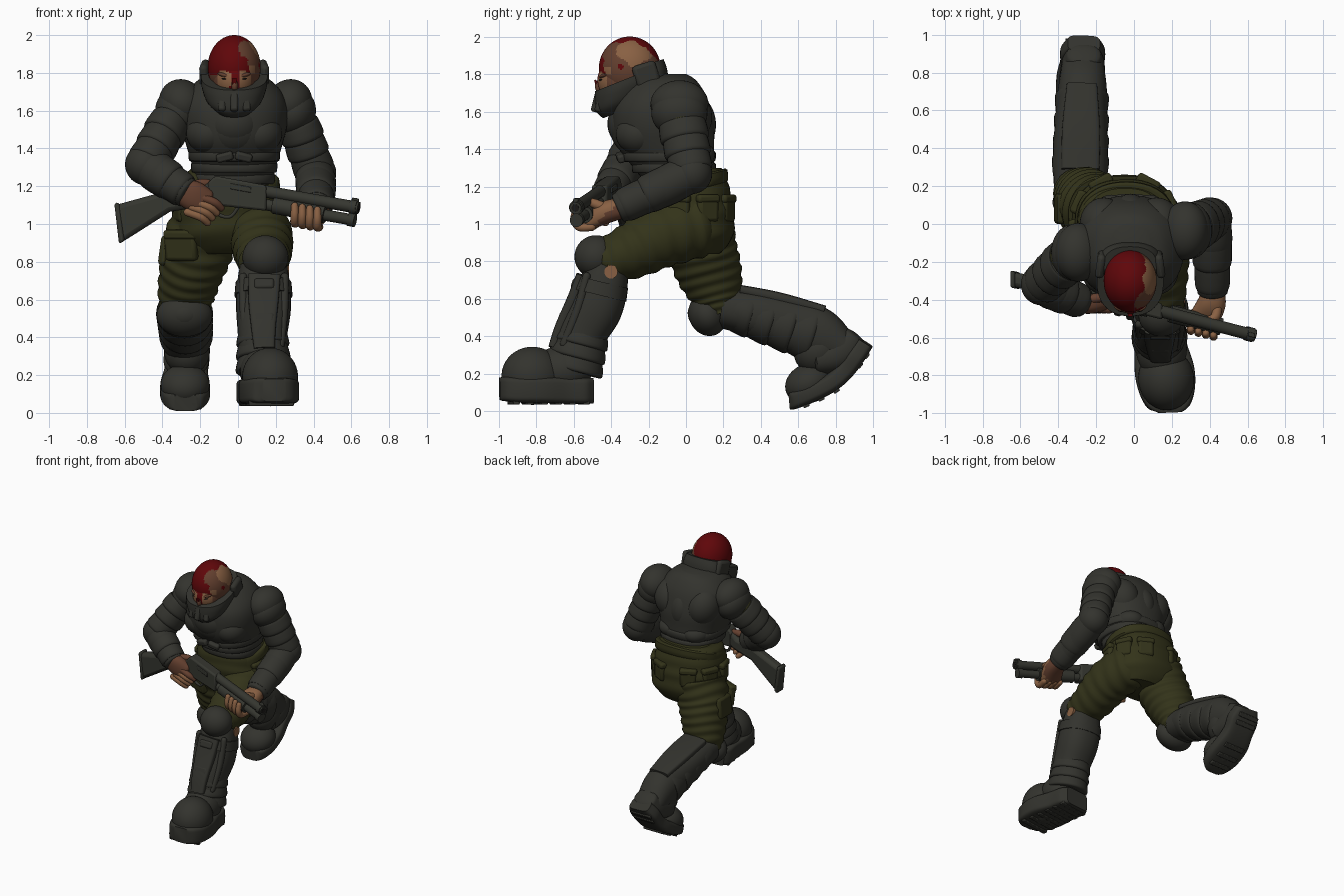
import bpy, bmesh, math
from mathutils import Vector, Matrix, Euler


def material(name, rgb):
    m = bpy.data.materials.new(name)
    m.diffuse_color = (*rgb, 1)
    return m


ARMOUR = material("dark armour grey", (0.033, 0.033, 0.027))
GUN = material("gun grey", (0.036, 0.037, 0.029))
OLIVE = material("olive cloth", (0.033, 0.033, 0.010))
SKIN = material("light skin", (0.25, 0.118, 0.056))
BROWN = material("brown skin", (0.125, 0.050, 0.028))
RED = material("red paint", (0.115, 0.002, 0.003))
DARK = material("near black", (0.012, 0.011, 0.010))


def finish(name, bm, mat, bevel=0, angle=40):
    bmesh.ops.recalc_face_normals(bm, faces=bm.faces[:])
    me = bpy.data.meshes.new(name)
    bm.to_mesh(me)
    bm.free()
    me.materials.append(mat)
    for p in me.polygons:
        p.use_smooth = True
    me.set_sharp_from_angle(angle=math.radians(angle))
    ob = bpy.data.objects.new(name, me)
    bpy.context.collection.objects.link(ob)
    if bevel:
        b = ob.modifiers.new("bevel", 'BEVEL')
        b.width, b.segments = bevel, 2
    return ob


def place(loc, size, rot):
    e = Euler([math.radians(a) for a in rot])
    return Matrix.Translation(loc) @ e.to_matrix().to_4x4() @ Matrix.Diagonal((*size, 1))


def ball(name, loc, r, mat, rot=(0, 0, 0), seg=32):
    bm = bmesh.new()
    bmesh.ops.create_uvsphere(bm, u_segments=seg, v_segments=seg * 2 // 3, radius=1, matrix=place(loc, r, rot))
    return finish(name, bm, mat)


def box(name, loc, size, mat, rot=(0, 0, 0), bevel=0.012):
    bm = bmesh.new()
    bmesh.ops.create_cube(bm, size=1, matrix=place(loc, size, rot))
    return finish(name, bm, mat, bevel)


def tube(name, pts, mat, ref=(1, 0, 0), axis=None, n=28, sub=5, sq=2, folds=0, amp=0.0, dome=0.0):
    """Smooth loft through (x, y, z, a[, b]) rings; a lies along ref, sq squares the section."""
    P = [list(p) + [p[3]] * (5 - len(p)) for p in pts]
    Q = [P[0]] + P + [P[-1]]
    R = []
    for i in range(len(P) - 1):
        p0, p1, p2, p3 = Q[i:i + 4]
        for s in range(sub + (i == len(P) - 2)):
            t = s / sub
            R.append([0.5 * (2 * b + (c - a) * t + (2 * a - 5 * b + 4 * c - d) * t * t
                             + (3 * b - a - 3 * c + d) * t ** 3) for a, b, c, d in zip(p0, p1, p2, p3)])
    frames = []
    for k, r in enumerate(R):
        T = Vector(axis) if axis else Vector(R[min(k + 1, len(R) - 1)][:3]) - Vector(R[max(k - 1, 0)][:3])
        T.normalize()
        A = Vector(ref)
        A = (A - T * A.dot(T)).normalized()
        frames.append((Vector(r[:3]), T, A, T.cross(A), max(r[3], .004), max(r[4], .004), k / (len(R) - 1)))
    if dome:
        def caps(f, sign):
            c, T, A, B, a, b, t = f
            return [(c + T * sign * dome * min(a, b) * math.sin(q), T, A, B, a * math.cos(q), b * math.cos(q), t)
                    for q in (0.4, 0.8, 1.15, 1.4)]
        frames = caps(frames[0], -1)[::-1] + frames + caps(frames[-1], 1)
    bm = bmesh.new()
    rings = []
    for c, T, A, B, a, b, t in frames:
        ring = []
        for j in range(n):
            q = 2 * math.pi * j / n
            w = 1 + amp * math.sin(2 * math.pi * folds * t + 1.2 * math.sin(2 * q + 1))
            x, y = [math.copysign(abs(v) ** (2 / sq), v) for v in (math.cos(q), math.sin(q))]
            ring.append(bm.verts.new(c + A * a * x * w + B * b * y * w))
        rings.append(ring)
    for r0, r1 in zip(rings, rings[1:]):
        for j in range(n):
            bm.faces.new((r0[j], r0[(j + 1) % n], r1[(j + 1) % n], r1[j]))
    bm.faces.new(rings[0])
    bm.faces.new(rings[-1])
    return finish(name, bm, mat)


def lames(name, p0, p1, count, mat=ARMOUR, ref=(1, 0, 0)):
    """Overlapping armour rings between two (x, y, z, a, b) sections."""
    for i in range(count):
        at = lambda t, k: [u + (v - u) * t for u, v in zip(p0[:3], p1[:3])] + \
                          [(u + (v - u) * t) * k for u, v in zip(p0[3:], p1[3:])]
        s = [(i + f) / count for f in (0, .15, .9, 1.1)]
        tube(f"{name}_{i}", [at(t, k) for t, k in zip(s, (.94, .99, 1.06, .98))], mat, ref, sub=3)


def paint(ob, mats, rule):
    for m in mats:
        ob.data.materials.append(m)
    for p in ob.data.polygons:
        p.material_index = rule(*p.center)


# ---- head: painted skull, face, eyes
skull = ball("skull", (-.02, -.30, 1.83), (.14, .165, .17), RED, seg=96)


def skull_rule(x, y, z):
    v = x + .03 * math.sin(26 * z + 10 * y) + .012 * math.sin(60 * y)
    if y < -.34 and z < 1.80 + .015 * math.sin(60 * x):
        return 0 if abs(x + .015) < .026 else 2 if abs(x + .02) < .085 else 1
    if v < .025 or (y > -.22 and x < .04 + .02 * math.sin(40 * z)):
        return 0
    if min((y + a) ** 2 + (z - b) ** 2 for a, b in ((.35, 1.84), (.45, 1.87), (.18, 1.94))) < .00025:
        return 0
    light = ((y + .27) / .10) ** 2 + ((z - 1.925) / .075) ** 2 + .4 * math.sin(50 * y) * math.sin(45 * z)
    return 2 if light < 1 or y < -.40 and 1.80 < z < 1.84 else 1


paint(skull, [BROWN, SKIN], skull_rule)
face = ball("face", (-.02, -.345, 1.765), (.112, .128, .12), SKIN, seg=48)
paint(face, [RED, BROWN], lambda x, y, z: 1 if abs(x + .015) < .026 or z > 1.81 and x < .02 else (2 if abs(x + .02) > .085 else 0))
ball("nose", (-.018, -.462, 1.735), (.018, .024, .034), BROWN)
box("nose_paint", (-.02, -.478, 1.748), (.026, .012, .045), RED, (20, 0, 0), .004)
for s in (-1, 1):
    ball("eye", (-.02 + s * .05, -.452, 1.768), (.018, .012, .005), DARK, (0, s * -12, 0))
    ball("brow", (-.02 + s * .05, -.438, 1.788), (.04, .024, .012), BROWN, (0, s * -14, s * 20))

# ---- jaw mask and high collar
tube("jaw_mask", [(-.02, -.34, 1.605, .09, .11), (-.02, -.325, 1.66, .145, .165), (-.02, -.31, 1.73, .172, .19),
                  (-.02, -.305, 1.78, .176, .195)], ARMOUR, axis=(0, -.37, .93), n=40, sq=2.3)
for i in (-1, 0, 1):
    box("mask_vent", (-.02 + i * .06, -.472 + abs(i) * .02, 1.65), (.042, .05, .11), ARMOUR, (-14, 0, i * 18))
for s in (-1, 1):
    box("cheek_guard", (-.02 + s * .155, -.21, 1.79), (.045, .13, .14), ARMOUR, (18, 0, s * 8), .02)
tube("back_collar", [(-.02, -.20, 1.70, .17, .115), (-.02, -.205, 1.79, .163, .11), (-.02, -.215, 1.85, .14, .10)],
     ARMOUR, axis=(0, -.3, .95), sq=2.4)

# ---- torso: z, front y, back y, half width
body = [(1.20, -.20, .14, .20), (1.30, -.28, .15, .22), (1.42, -.37, .15, .255), (1.52, -.395, .15, .28),
        (1.62, -.39, .13, .28), (1.70, -.35, .10, .25), (1.77, -.30, .05, .18), (1.80, -.24, .0, .10)]
tube("torso", [(-.02, (f + b) / 2, z, w, (b - f) / 2) for z, f, b, w in body], ARMOUR, axis=(0, 0, 1), n=48, sq=2.3)
for z, f, b, w in ((1.24, -.24, .15, .212), (1.30, -.285, .155, .224), (1.36, -.335, .155, .238)):
    tube("waist_plate", [(-.02, (f + b) / 2, z + d, w * k, (b - f) / 2 * k) for d, k in
                         ((-.028, .97), (-.02, 1.01), (.018, 1.02), (.028, .98))], ARMOUR, axis=(0, 0, 1), n=40, sq=2.4, sub=2)
ball("chest_bib", (-.02, -.25, 1.53), (.165, .17, .15), ARMOUR, (-8, 0, 0))
ball("chest_bib_rim", (-.02, -.25, 1.51), (.18, .155, .155), ARMOUR, (-8, 0, 0))
ball("back_centre_plate", (-.02, .02, 1.53), (.11, .14, .17), ARMOUR)
for s in (-1, 1):
    ball("pectoral_plate", (-.02 + s * .135, -.25, 1.48), (.12, .125, .11), ARMOUR)
    ball("shoulder_blade", (-.02 + s * .14, .0, 1.57), (.125, .14, .15), ARMOUR, (0, s * 15, 0))
    ball("lower_back_plate", (-.02 + s * .10, .03, 1.37), (.11, .125, .08), ARMOUR)
    box("chest_clasp", (-.02 + s * .05, -.35, 1.355), (.09, .04, .045), ARMOUR, (14, s * 14, s * 8))

# ---- pelvis, belt and pouches
hips = [(.84, -.10, .18, .20), (.93, -.19, .25, .27), (1.05, -.215, .255, .275), (1.15, -.22, .24, .26),
        (1.25, -.19, .215, .24), (1.30, -.10, .19, .19)]
tube("pelvis", [(-.05, (f + b) / 2, z, w, (b - f) / 2) for z, f, b, w in hips], OLIVE, axis=(0, 0, 1), n=40,
     folds=5, amp=.015, sq=2.3)
tube("belt", [(-.04, .01, z, w, w - .04) for z, w in ((1.17, .245), (1.18, .262), (1.235, .258), (1.245, .24))],
     OLIVE, axis=(0, -.25, .97), n=40, sub=2, sq=2.2)
for a in (-15, 25, 62, 118, 155, 195):
    q = math.radians(a)
    box("belt_pouch", (-.05 + .26 * math.cos(q), .02 + .22 * math.sin(q), 1.08), (.06, .12, .14), OLIVE, (0, 0, a), .02)
    box("pouch_flap", (-.05 + .265 * math.cos(q), .02 + .225 * math.sin(q), 1.135), (.06, .13, .045), OLIVE, (0, 0, a), .015)

# ---- forward leg (+x)
tube("front_thigh", [(.08, .06, 1.0, .16, .18), (.12, -.12, .94, .165, .17), (.13, -.28, .86, .155, .15),
                     (.135, -.43, .80, .13, .12)], OLIVE, n=36, sub=10, folds=6, amp=.03, dome=.5)
ball("front_knee_pad", (.145, -.48, .825), (.122, .115, .115), ARMOUR, (20, 0, 0))
tube("knee_stud", [(.20, -.40, .745, .036), (.27, -.40, .745, .036)], SKIN, ref=(0, 0, 1), sub=1)
tube("front_shin", [(.135, -.42, .78, .125, .11), (.135, -.44, .68, .14, .13), (.135, -.48, .55, .145, .14),
                    (.13, -.56, .40, .13, .13), (.135, -.60, .22, .125, .135)], ARMOUR, n=32, sq=2.3)
tube("front_shin_plate", [(.14, -.56, .73, .085, .025), (.135, -.605, .60, .08, .03), (.135, -.67, .45, .065, .03),
                          (.14, -.71, .34, .055, .025)], ARMOUR, sq=4)
for s in (-1, 1):
    tube("shin_rail", [(.137 + s * .11, -.53, .72, .022), (.137 + s * .105, -.575, .55, .024),
                       (.14 + s * .085, -.65, .36, .022)], ARMOUR, n=12, dome=1)
for z, y in ((.68, -.585), (.50, -.655)):
    box("shin_block", (.138, y, z), (.11, .05, .06), ARMOUR, (-20, 0, 0), .015)
lames("front_ankle", (.13, -.545, .43, .13, .135), (.135, -.60, .22, .14, .15), 3)
tube("calf_strap", [(.135, -.445, .69, .148, .14), (.135, -.462, .62, .154, .147)], ARMOUR, sub=2, sq=2.3)
tube("front_sole", [(.19, -.995, .12, .06, .06), (.188, -.965, .12, .11, .065), (.178, -.89, .115, .145, .068),
                    (.162, -.78, .115, .158, .07), (.14, -.65, .112, .14, .07), (.125, -.55, .11, .135, .07),
                    (.12, -.50, .11, .10, .068)], ARMOUR, n=40, sq=6)
for i in range(6):
    box("front_tread", (.175 - i * .01, -.92 + i * .075, .052), (.24, .035, .03), ARMOUR, (0, 0, 8), bevel=.005)
ball("front_toe_cap", (.17, -.82, .19), (.148, .165, .155), ARMOUR, (0, 0, 8))
ball("front_instep", (.145, -.66, .22), (.135, .16, .13), ARMOUR)

# ---- trailing leg (-x)
tube("rear_thigh", [(-.17, .06, 1.02, .18, .19), (-.215, .085, .87, .19, .185), (-.25, .125, .74, .168, .175),
                    (-.275, .165, .62, .15, .14), (-.28, .19, .53, .125, .10)], OLIVE, n=36, sub=12, folds=8, amp=.03)
box("rear_thigh_pocket", (-.30, -.075, .88), (.18, .06, .15), OLIVE, (8, 0, -22), .02)
box("rear_pocket_flap", (-.30, -.09, .945), (.19, .06, .05), OLIVE, (8, 0, -22), .015)
box("rear_side_pocket", (-.39, .08, .86), (.05, .16, .16), OLIVE, (0, 8, 0), .02)
ball("rear_knee_pad", (-.283, .115, .515), (.148, .10, .115), ARMOUR, (25, 0, 0))
ball("rear_knee_cap", (-.283, .085, .52), (.10, .075, .08), ARMOUR, (25, 0, 0))
tube("rear_shin", [(-.283, .19, .555, .14, .11), (-.283, .38, .52, .145, .125), (-.278, .58, .455, .135, .145),
                   (-.272, .72, .405, .128, .14), (-.27, .85, .33, .11, .085)], ARMOUR, n=32, sq=2.3)
lames("rear_shin_plate", (-.285, .24, .555, .145, .118), (-.275, .68, .415, .135, .148), 4)
tube("rear_calf_guard", [(-.283, .29, .65, .10, .025), (-.28, .50, .605, .10, .03), (-.275, .74, .54, .08, .025)],
     ARMOUR, sq=4)
ball("rear_ankle", (-.27, .71, .33), (.122, .14, .125), ARMOUR, (35, 0, 0))
tube("rear_heel", [(-.275, .70, .28, .12, .09), (-.272, .79, .30, .12, .10), (-.268, .85, .345, .112, .105),
                   (-.265, .895, .40, .09, .07)], ARMOUR, dome=.3, sq=2.3)
ball("rear_toe_cap", (-.28, .655, .15), (.13, .13, .105), ARMOUR, (25, 0, 0))
tube("rear_sole", [(-.28, .55, .055, .06, .045), (-.28, .575, .060, .10, .048), (-.28, .66, .094, .13, .05),
                   (-.28, .77, .15, .13, .05), (-.275, .85, .22, .115, .05), (-.27, .91, .30, .118, .05),
                   (-.265, .955, .37, .085, .048)], ARMOUR, n=40, sq=4)
for y, z, r in ((.64, .037, 25), (.72, .072, 26), (.80, .115, 32), (.925, .25, 50), (.96, .30, 52)):
    box("rear_tread", (-.278, y, z), (.17, .035, .03), ARMOUR, (r, 0, 0), .005)

# ---- arms: shoulder guard, upper plates, elbow, forearm
for s, sh, el, wr in ((1, (.29, -.035, 1.61), (.41, .03, 1.27), (.415, -.36, 1.085)),
                      (-1, (-.315, -.15, 1.61), (-.488, -.32, 1.315), (-.27, -.415, 1.165))):
    side = "left" if s > 0 else "right"
    S, E, W = Vector(sh), Vector(el), Vector(wr)
    M = E.lerp(W, .45) + Vector((0, 0, -.005))
    ref = (1, 0, 0) if s > 0 else (0, 0, 1)
    ball(side + "_shoulder_guard", S + Vector((s * -.02, 0, .03)), (.12, .155, .13), ARMOUR, (0, s * 35, 0))
    ball(side + "_shoulder_rim", S + Vector((s * .005, 0, -.02)), (.115, .15, .13), ARMOUR, (0, s * 25, 0))
    tube(side + "_sleeve", [(*S, .10), (*S.lerp(E, .5), .10), (*E, .09)], OLIVE, folds=4, amp=.03)
    lames(side + "_upper_arm_plate", (*S.lerp(E, .22), .112, .13), (*S.lerp(E, .95), .104, .11), 3)
    ball(side + "_elbow_guard", E, (.11, .11, .11), ARMOUR)
    tube(side + "_forearm", [(*E, .10), (*E.lerp(W, .25), .108), (*M, .102), (*W, .08)], ARMOUR, ref, dome=.2)
    lames(side + "_bracer", (*E.lerp(W, .3), .108, .108), (*E.lerp(W, .92), .086, .086), 2, ref=ref)

# ---- pump gun, laid along a slanted line in plan
gy = lambda x: -.39 - (.26 if x > -.13 else .19) * (x + .13)


def slab(name, poly, thick, bevel=.012):
    bm = bmesh.new()
    f = bm.faces.new([bm.verts.new((x, gy(x) - thick / 2, z)) for x, z in poly])
    g = bmesh.ops.extrude_face_region(bm, geom=[f])
    bmesh.ops.translate(bm, verts=[v for v in g["geom"] if isinstance(v, bmesh.types.BMVert)], vec=(0, thick, 0))
    return finish(name, bm, GUN, bevel)


def rod(name, x0, z0, x1, z1, r, mat=GUN):
    return tube(name, [(x0, gy(x0), z0, r), (x1, gy(x1), z1, r)], mat, ref=(0, 0, 1), n=20, sub=1)


slab("gun_receiver", [(-.16, 1.22), (-.12, 1.255), (.15, 1.205), (.15, 1.07), (-.08, 1.095), (-.16, 1.11)], .085)
slab("ejection_port", [(-.04, 1.215), (.07, 1.195), (.07, 1.165), (-.04, 1.185)], .10, .004)
slab("gun_stock", [(-.65, 1.10), (-.36, 1.18), (-.21, 1.19), (-.13, 1.24), (-.12, 1.11), (-.20, 1.09), (-.36, 1.065),
                   (-.54, .95), (-.62, .90)], .08, .025)
slab("stock_pad", [(-.655, 1.11), (-.63, 1.115), (-.60, .91), (-.63, .895)], .09)
rod("gun_barrel", .13, 1.175, .64, 1.085, .032)
rod("magazine_tube", .13, 1.105, .615, 1.02, .030)
rod("pump_grip", .19, 1.10, .46, 1.05, .046)
rod("muzzle_ring", .595, 1.093, .63, 1.087, .038)
rod("tube_cap", .585, 1.026, .62, 1.019, .036)
rod("bore", .636, 1.086, .643, 1.0845, .02, DARK)
slab("front_sight", [(.60, 1.10), (.605, 1.14), (.64, 1.135), (.64, 1.09)], .025, .004)
tube("trigger_guard", [(-.12, gy(-.12), 1.10, .01), (-.10, gy(-.1), 1.05, .01), (-.04, gy(-.04), 1.04, .01),
                       (0, gy(0), 1.09, .01)], GUN, ref=(0, 1, 0), n=10)

# ---- left hand under the pump grip
palm = tube("left_palm", [(.415, -.34, 1.085, .06, .055), (.41, -.42, 1.065, .075, .06), (.37, -.50, 1.02, .08, .045)],
            SKIN, dome=.6, sq=2.4)
paint(palm, [BROWN], lambda x, y, z: 1 if z < 1.06 + .04 * math.sin(30 * y) and y > -.47 else 0)
for i in range(4):
    x = .30 + i * .040
    y, z = gy(x), 1.05 - .18 * (x - .36)
    tube("left_finger", [(x + .01, y + .03, z - .055, .022), (x, y - .035, z - .055, .023), (x, y - .062, z - .015, .022),
                         (x, y - .055, z + .035, .019)], SKIN, n=14, dome=1)
tube("left_thumb", [(.44, -.44, 1.09, .026), (.43, -.49, 1.11, .025), (.39, -.51, 1.12, .02)], SKIN, ref=(0, 0, 1), n=14, dome=1)

# ---- right hand on the stock grip
tube("right_palm", [(-.31, -.40, 1.18, .065), (-.24, -.42, 1.15, .08, .055), (-.17, -.415, 1.115, .07, .045)],
     BROWN, ref=(0, 0, 1), dome=.6, sq=2.4)
for i in range(4):
    x, z = -.135 - i * .024, 1.135 - i * .026
    tube("right_finger", [(x - .06, -.445, z + .005, .021), (x + .01, -.45, z - .02, .022), (x + .045, -.43, z - .05, .019)],
         SKIN if i else BROWN, ref=(0, 0, 1), n=14, dome=1)
tube("right_thumb", [(-.25, -.40, 1.20, .026), (-.19, -.39, 1.215, .025), (-.15, -.385, 1.215, .02)], BROWN,
     ref=(0, 1, 0), n=14, dome=1)
